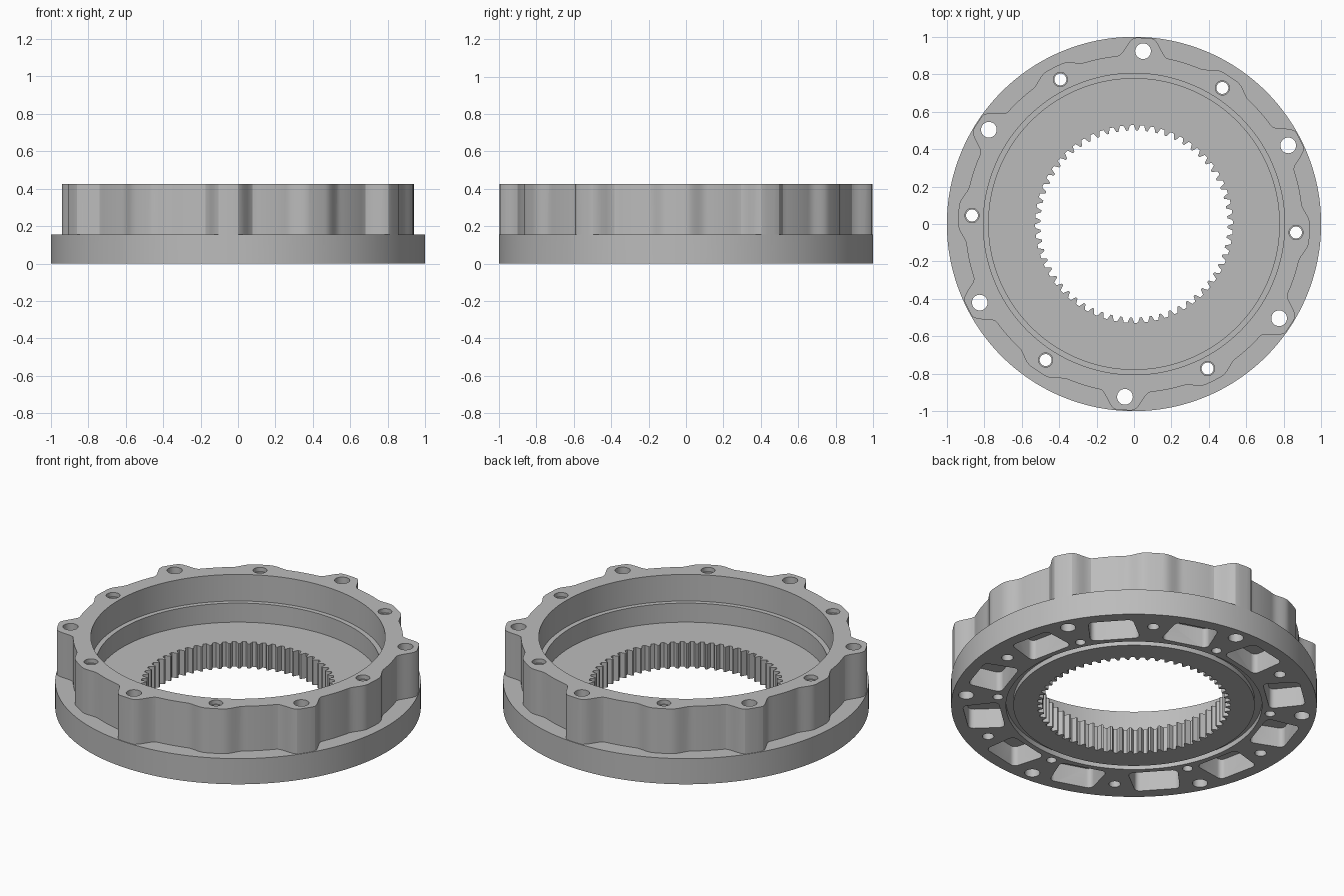
import bpy, bmesh
from math import cos, sin, pi, radians, degrees

cube = bpy.data.objects.get("Cube")
if cube:
    bpy.data.objects.remove(cube)

STEEL = bpy.data.materials.new("plain grey metal")
STEEL.use_nodes = True
GREY = (0.5, 0.5, 0.5, 1)
STEEL.diffuse_color = GREY
STEEL.node_tree.nodes["Principled BSDF"].inputs["Base Color"].default_value = GREY

SEG = 240
FIRST = -3  # bolt pattern offset in degrees


def circle(r, n=SEG, cx=0, cy=0):
    return [(cx + r * cos(2 * pi * i / n), cy + r * sin(2 * pi * i / n)) for i in range(n)]


def loft(bm, loops, closed):
    """Skin a list of (outline, z); join the ends in a ring or cap them."""
    rows = [[bm.verts.new((x, y, z)) for x, y in pts] for pts, z in loops]
    pairs = list(zip(rows, rows[1:]))
    if closed:
        pairs.append((rows[-1], rows[0]))
    else:
        bm.faces.new(rows[0])
        bm.faces.new(rows[-1])
    for a, b in pairs:
        n = len(a)
        for i in range(n):
            j = (i + 1) % n
            bm.faces.new((a[i], a[j], b[j], b[i]))


def make(name, parts, closed=False):
    bm = bmesh.new()
    for loops in parts:
        loft(bm, loops, closed)
    bmesh.ops.recalc_face_normals(bm, faces=bm.faces)
    mesh = bpy.data.meshes.new(name)
    bm.to_mesh(mesh)
    bm.free()
    mesh.materials.append(STEEL)
    ob = bpy.data.objects.new(name, mesh)
    bpy.context.collection.objects.link(ob)
    return ob


def polar(r, deg):
    return r * cos(radians(deg)), r * sin(radians(deg))


def ease(t):
    t = max(0, min(1, t))
    return t * t * (3 - 2 * t)


# Outer wall outline: six tall lobes alternating with six shallow ones
def wall_radius(deg):
    d = (deg - FIRST) % 60
    to_small = min(d, 60 - d)
    to_big = abs(d - 30)
    return (0.902 + 0.094 * ease((8.5 - to_big) / 6)
            + 0.038 * ease((10 - to_small) / 7))


def wall_outline(n=360):
    return [polar(wall_radius(360 * i / n), 360 * i / n) for i in range(n)]


# Internal gear outline, four points per tooth
def gear_outline(teeth=60):
    pts = []
    for i in range(teeth):
        for r, f in ((0.5, -0.4), (0.5, -0.2), (0.528, 0.02), (0.528, 0.38)):
            pts.append(polar(r, (i + f) * 360 / teeth))
    return pts


# Rounded pocket outline, slightly tapered
def pocket_outline(deg):
    c, s = cos(radians(deg)), sin(radians(deg))
    rad, pts = 0.03, []
    corners = ((0.93, 0.125, 0), (0.73, 0.135, 90), (0.73, -0.135, 180), (0.93, -0.125, 270))
    for r, w, start in corners:
        cu = r + (rad if r < 0.8 else -rad)
        cv = w - rad if w > 0 else w + rad
        for k in range(6):
            u = cu + rad * cos(radians(start + k * 18))
            v = cv + rad * sin(radians(start + k * 18))
            pts.append((u * c - v * s, u * s + v * c))
    return pts


def hole(r, dist, deg, z0, z1):
    x, y = polar(dist, deg)
    pts = circle(r, 32, x, y)
    return [(pts, z0), (pts, z1)]


# Turned housing: flange, stepped bore, floor and underside groove
profile = ((0.45, 0), (0.66, 0), (0.66, 0.03), (0.70, 0.03), (0.70, 0), (1, 0),
           (1, 0.425), (0.805, 0.425), (0.805, 0.265), (0.777, 0.265),
           (0.777, 0.15), (0.45, 0.15))
housing = make("ring_gear_housing", [[(circle(r), z) for r, z in profile]], True)

# Cutters for the lobed wall, gear teeth, holes and pockets
rim, lobes = circle(1.2, 360), wall_outline()
gear = gear_outline()
big = [FIRST + 30 + 60 * i for i in range(6)]
small = [FIRST + 60 * i for i in range(6)]
pockets = [pocket_outline(FIRST + 15 + 30 * i) for i in range(12)]
cutters = [
    make("wall_cutter", [[(rim, 0.155), (rim, 0.5), (lobes, 0.5), (lobes, 0.155)]], True),
    make("gear_cutter", [[(gear, -0.1), (gear, 0.3)]]),
    make("large_hole_cutter", [hole(0.042, 0.925, a, -0.1, 0.5) for a in big]),
    make("small_hole_cutter", [hole(0.032, 0.867, a, -0.1, 0.5) for a in small]),
    make("counterbore_cutter", [hole(0.038, 0.867, a, 0.4, 0.5) for a in small]),
    make("blind_hole_cutter", [hole(0.028, 0.75, a, -0.1, 0.07) for a in big]),
    make("pocket_cutter", [[(p, -0.1), (p, 0.12)] for p in pockets]),
]

bpy.ops.object.select_all(action='DESELECT')
bpy.context.view_layer.objects.active = housing
housing.select_set(True)
for cutter in cutters:
    cutter.hide_render = True
    mod = housing.modifiers.new(cutter.name, 'BOOLEAN')
    mod.operation = 'DIFFERENCE'
    mod.solver = 'EXACT'
    mod.object = cutter
    bpy.ops.object.modifier_apply(modifier=mod.name)
for cutter in cutters:
    bpy.data.objects.remove(cutter)

bpy.ops.object.shade_smooth_by_angle(angle=radians(28))
